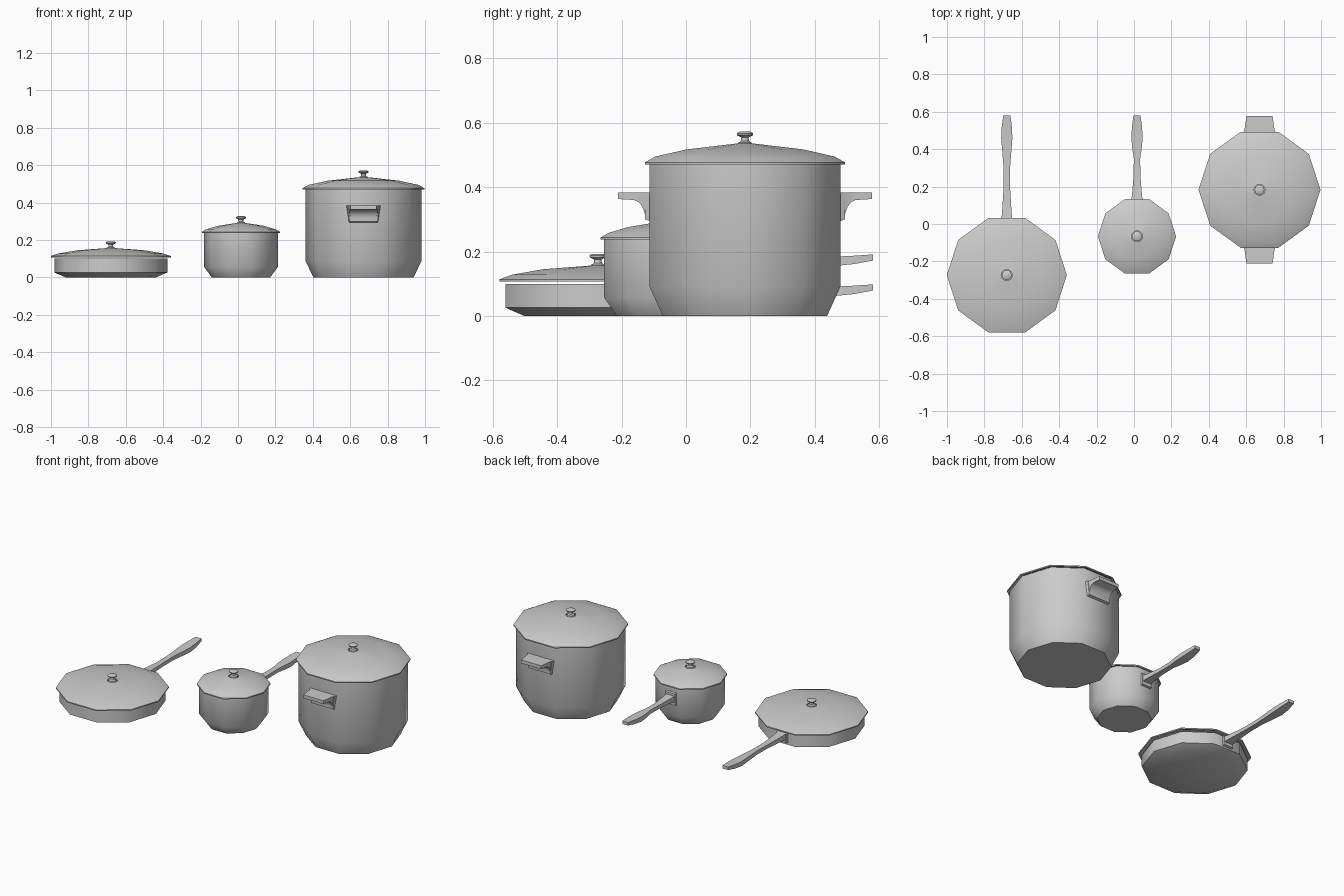
import bpy, bmesh, math

if "Cube" in bpy.data.objects:
    bpy.data.objects.remove(bpy.data.objects["Cube"])

SIDES = 10


def finish(name, bm):
    bmesh.ops.recalc_face_normals(bm, faces=bm.faces[:])
    mesh = bpy.data.meshes.new(name)
    bm.to_mesh(mesh)
    bm.free()
    ob = bpy.data.objects.new(name, mesh)
    bpy.context.collection.objects.link(ob)
    bpy.ops.object.select_all(action='DESELECT')
    ob.select_set(True)
    bpy.context.view_layer.objects.active = ob
    bpy.ops.object.shade_smooth_by_angle(angle=math.radians(40))
    return ob


def skin(bm, rings):
    """Join successive rings with quads."""
    for a, b in zip(rings, rings[1:]):
        n = len(a)
        for i in range(n):
            j = (i + 1) % n
            bm.faces.new((a[i], a[j], b[j], b[i]))


def lathe(name, cx, cy, profile, sides=SIDES):
    """Turn a profile of (radius, z); both ends are capped flat."""
    bm = bmesh.new()
    rings = []
    for r, z in profile:
        rings.append([bm.verts.new((cx + r * math.cos(2 * math.pi * i / sides),
                                    cy + r * math.sin(2 * math.pi * i / sides), z))
                      for i in range(sides)])
    skin(bm, rings)
    bm.faces.new(rings[0])
    bm.faces.new(rings[-1])
    return finish(name, bm)


def loft(name, cx, sections):
    """Loft boxes along y: (y, bottom half width, top half width, z low, z high)."""
    bm = bmesh.new()
    rings = []
    for y, wb, wt, z0, z1 in sections:
        rings.append([bm.verts.new(p) for p in
                      ((cx - wb, y, z0), (cx + wb, y, z0), (cx + wt, y, z1), (cx - wt, y, z1))])
    skin(bm, rings)
    bm.faces.new(rings[0])
    bm.faces.new(rings[-1])
    return finish(name, bm)


def vessel(name, cx, cy, r, base_r, chamfer, top, lid_r, lid_z, steps):
    t = 0.008
    # open hollow body
    lathe(name + "_body", cx, cy, [(base_r, 0), (r, chamfer), (r, top), (r - t, top),
                                   (r - t, chamfer + t / 2), (base_r - t, t)])
    # thin domed lid
    dome = [(lid_r, lid_z), (lid_r, lid_z + 0.007)] + steps
    under = [(q, z - 0.009) for q, z in reversed(steps)] + [(lid_r - 0.012, lid_z)]
    lid = lathe(name + "_lid", cx, cy, dome + under + [(lid_r, lid_z)])
    # the shell above closes on itself through its centre: drop the end caps
    bm = bmesh.new()
    bm.from_mesh(lid.data)
    bmesh.ops.remove_doubles(bm, verts=bm.verts[:], dist=1e-4)
    big = [f for f in bm.faces if len(f.verts) == SIDES and f.calc_area() > lid_r * lid_r]
    bmesh.ops.delete(bm, geom=big, context='FACES_ONLY')
    bmesh.ops.recalc_face_normals(bm, faces=bm.faces[:])
    bm.to_mesh(lid.data)
    bm.free()
    # knob
    k = steps[-1][1]
    lathe(name + "_knob", cx, cy, [(0.024, k - 0.004), (0.022, k + 0.003), (0.013, k + 0.008),
                                   (0.012, k + 0.019), (0.026, k + 0.026), (0.027, k + 0.032),
                                   (0.018, k + 0.037)])


def long_handle(name, cx, wall, z, plate_low, plate_high):
    tip = 0.58
    loft(name + "_handle_plate", cx, [(wall - 0.006, 0.037, 0.037, plate_low, plate_high),
                                      (wall + 0.012, 0.033, 0.033, plate_low + 0.005, plate_high - 0.005)])
    span = tip - wall
    secs = [(wall + 0.005, .030, .030, z - .030, z + .008),
            (wall + 0.04, .026, .026, z - .026, z + .004),
            (wall + span * .3, .018, .018, z - .023, z - .001),
            (wall + span * .5, .017, .017, z - .023, z + .001),
            (tip - .17, .026, .026, z - .025, z + .002),
            (tip - .12, .030, .030, z - .026, z + .003),
            (tip - .06, .027, .027, z - .020, z + .006),
            (tip, .019, .019, z - .009, z + .010)]
    loft(name + "_handle", cx, secs)


# frying pan
vessel("frying_pan", -0.68, -0.2735, 0.302, 0.24, 0.026, 0.1, 0.321, 0.107,
       [(0.28, 0.128), (0.18, 0.145), (0.03, 0.156)])
long_handle("frying_pan", -0.68, 0.014, 0.088, 0.035, 0.098)

# saucepan
vessel("saucepan", 0.016, -0.066, 0.198, 0.156, 0.057, 0.237, 0.209, 0.237,
       [(0.183, 0.258), (0.12, 0.276), (0.03, 0.290)])
long_handle("saucepan", 0.016, 0.122, 0.181, 0.125, 0.208)

# stock pot
PX, PY = 0.671, 0.183
vessel("stock_pot", PX, PY, 0.311, 0.268, 0.09, 0.47, 0.326, 0.47,
       [(0.292, 0.495), (0.19, 0.517), (0.03, 0.535)])

# stock pot side grips, front and back
for side, s in (("front", -1), ("back", 1)):
    w = 0.294
    loft("stock_pot_grip_" + side, PX,
         [(PY + s * (w + d), wb, wt, z0, z1) for d, wb, wt, z0, z1 in
          ((0, .078, .092, .294, .384), (.016, .075, .086, .300, .384),
           (.017, .072, .083, .318, .384), (.024, .074, .081, .338, .384),
           (.036, .075, .079, .354, .384), (.050, .075, .077, .360, .384),
           (.100, .070, .070, .363, .384))])
